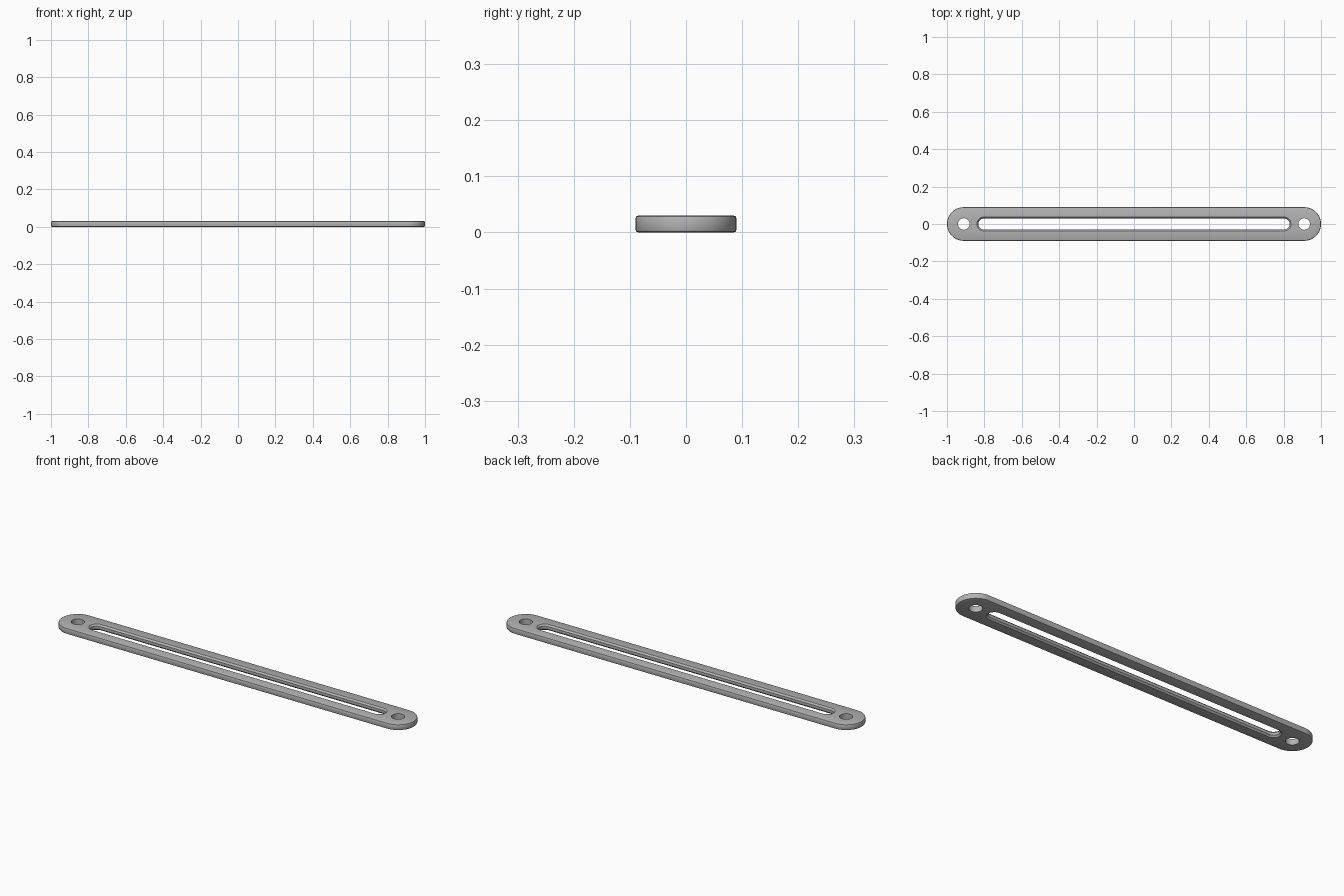
import bpy
import bmesh
from math import pi, sin, cos

cube = bpy.data.objects.get("Cube")
if cube:
    bpy.data.objects.remove(cube, do_unlink=True)

THICK = 0.03


def stadium(cx, half, radius, steps):
    """Outline of a rounded-end slot; half = 0 gives a circle."""
    pts = []
    for side, start in ((1, -pi / 2), (-1, pi / 2)):
        for i in range(steps + (half > 0)):
            a = start + pi * i / steps
            pts.append((cx + side * half + radius * cos(a), radius * sin(a)))
    return pts


def add_wall(bm, cx, half, profile, steps):
    """Stack outlines of (radius, height) into a wall; return its end loops."""
    rings = [[bm.verts.new((x, y, z)) for x, y in stadium(cx, half, r, steps)]
             for r, z in profile]
    n = len(rings[0])
    for low, high in zip(rings, rings[1:]):
        for i in range(n):
            j = (i + 1) % n
            bm.faces.new((low[i], low[j], high[j], high[i]))
    return [[bm.edges.get((ring[i], ring[(i + 1) % n])) for i in range(n)]
            for ring in (rings[0], rings[-1])]


def mirrored(profile):
    """Complete a lower-half profile with its upper half."""
    return profile + [(r, THICK - z) for r, z in reversed(profile)]


bm = bmesh.new()
rim = mirrored([(0.085, 0), (0.0885, 0.0015), (0.09, 0.005)])
slot = mirrored([(0.037, 0), (0.029, 0.008)])
bore = [(0.031, 0), (0.031, THICK)]

# Outer edge, long slot and the two end holes
walls = [add_wall(bm, 0, 0.91, rim, 24),
         add_wall(bm, 0, 0.803, slot, 16)]
walls += [add_wall(bm, x, 0, bore, 16) for x in (-0.91, 0.91)]

# Flat bottom and top faces around the openings
for end, direction in ((0, -1), (1, 1)):
    edges = [e for wall in walls for e in wall[end]]
    bmesh.ops.triangle_fill(bm, edges=edges, use_beauty=True,
                            use_dissolve=False, normal=(0, 0, direction))
bmesh.ops.recalc_face_normals(bm, faces=bm.faces)

mesh = bpy.data.meshes.new("slotted_bar")
bm.to_mesh(mesh)
bm.free()
bar = bpy.data.objects.new("slotted_bar", mesh)
bpy.context.collection.objects.link(bar)

# Plain grey finish
grey = bpy.data.materials.new("grey_metal")
grey.use_nodes = True
colour = (0.45, 0.45, 0.45, 1)
grey.diffuse_color = colour
grey.node_tree.nodes["Principled BSDF"].inputs["Base Color"].default_value = colour
mesh.materials.append(grey)

bpy.ops.object.select_all(action="DESELECT")
bar.select_set(True)
bpy.context.view_layer.objects.active = bar
bpy.ops.object.shade_smooth_by_angle(angle=pi / 6)
